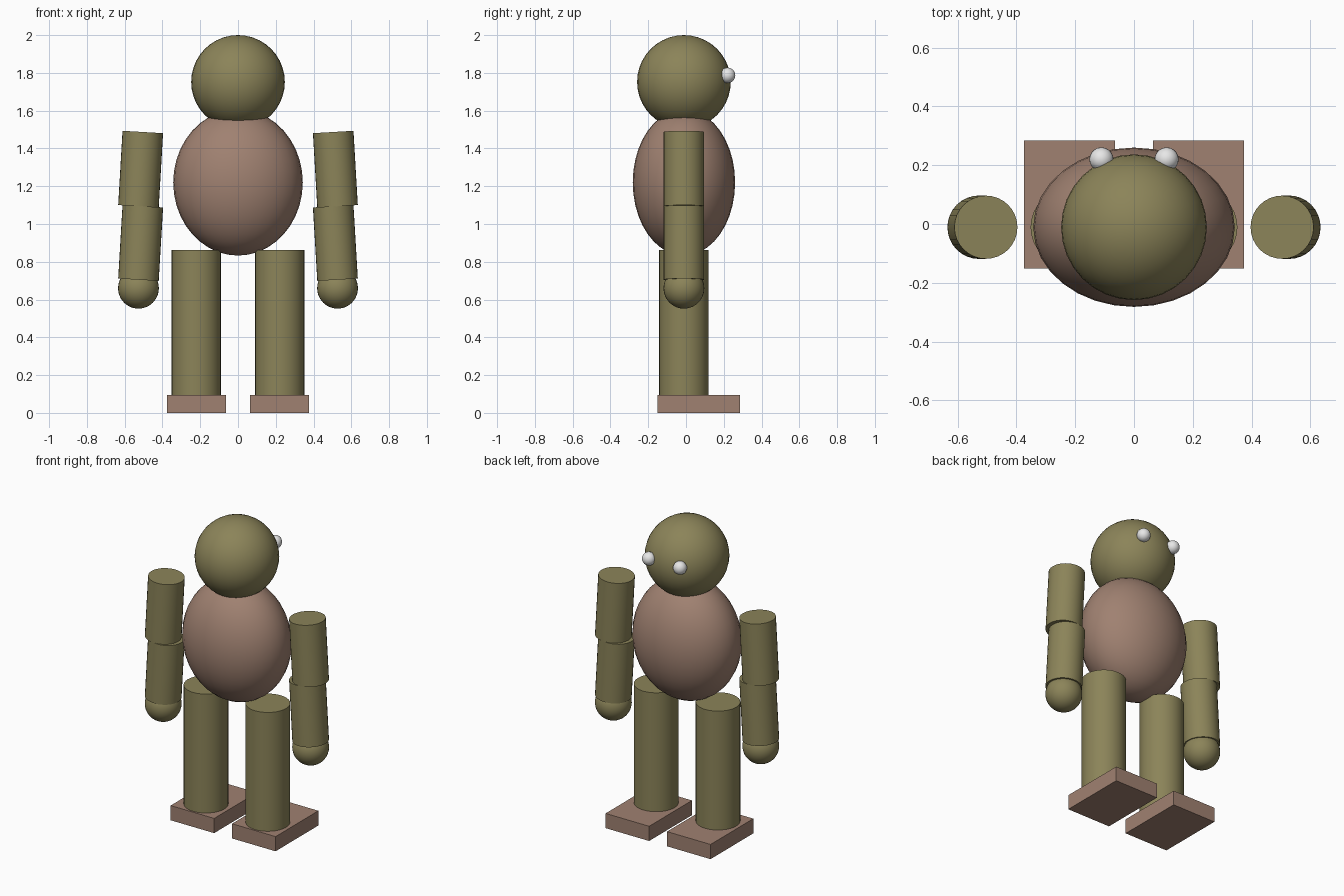
import bpy
import math
from mathutils import Vector

if "Cube" in bpy.data.objects:
    bpy.data.objects.remove(bpy.data.objects["Cube"])

YC = -0.011  # common depth centre of body and limbs


def material(name, rgb):
    m = bpy.data.materials.new(name)
    m.diffuse_color = (*rgb, 1.0)
    m.use_nodes = True
    m.node_tree.nodes["Principled BSDF"].inputs["Base Color"].default_value = m.diffuse_color
    return m


OLIVE = material("olive skin", (0.26, 0.23, 0.10))
BROWN = material("dusty brown", (0.35, 0.22, 0.165))
WHITE = material("eye white", (0.85, 0.85, 0.85))


def finish(name, mat):
    ob = bpy.context.object
    ob.name = name
    ob.data.materials.append(mat)
    bpy.ops.object.shade_smooth_by_angle(angle=math.radians(40))
    return ob


def ellipsoid(name, mat, centre, radii, segments=32, rings=20):
    bpy.ops.mesh.primitive_uv_sphere_add(segments=segments, ring_count=rings,
                                         radius=1, location=centre)
    bpy.context.object.scale = radii
    bpy.ops.object.transform_apply(location=False, rotation=False, scale=True)
    return finish(name, mat)


def limb(name, mat, top, bottom, radius):
    top, bottom = Vector(top), Vector(bottom)
    axis = top - bottom
    bpy.ops.mesh.primitive_cylinder_add(
        vertices=32, radius=radius, depth=axis.length, location=(top + bottom) / 2,
        rotation=axis.to_track_quat('Z', 'Y').to_euler())
    return finish(name, mat)


def box(name, mat, low, high):
    low, high = Vector(low), Vector(high)
    bpy.ops.mesh.primitive_cube_add(size=1, location=(low + high) / 2)
    bpy.context.object.scale = high - low
    bpy.ops.object.transform_apply(location=False, rotation=False, scale=True)
    return finish(name, mat)


# Body and head
ellipsoid("torso", BROWN, (0, YC, 1.22), (0.343, 0.271, 0.387))
ellipsoid("head", OLIVE, (0, YC, 1.752), (0.248, 0.248, 0.248))

# Paired parts
for side, s in (("left", -1), ("right", 1)):
    ellipsoid(side + "_eye", WHITE, (s * 0.111, 0.22, 1.787),
              (0.041, 0.041, 0.041), 20, 12)

    # Arm: two slightly tilted cylinders and a ball hand
    limb(side + "_upper_arm", OLIVE, (s * 0.504, YC, 1.487), (s * 0.527, YC, 1.094), 0.1075)
    limb(side + "_forearm", OLIVE, (s * 0.504, YC, 1.094), (s * 0.527, YC, 0.705), 0.1075)
    ellipsoid(side + "_hand", OLIVE, (s * 0.527, YC, 0.66), (0.108, 0.108, 0.108))

    # Leg: two stacked cylinders on a flat block foot
    limb(side + "_thigh", OLIVE, (s * 0.221, YC, 0.863), (s * 0.221, YC, 0.472), 0.131)
    limb(side + "_shin", OLIVE, (s * 0.221, YC, 0.472), (s * 0.221, YC, 0.09), 0.131)
    x0, x1 = sorted((s * 0.064, s * 0.375))
    box(side + "_foot", BROWN, (x0, -0.152, 0), (x1, 0.285, 0.095))
